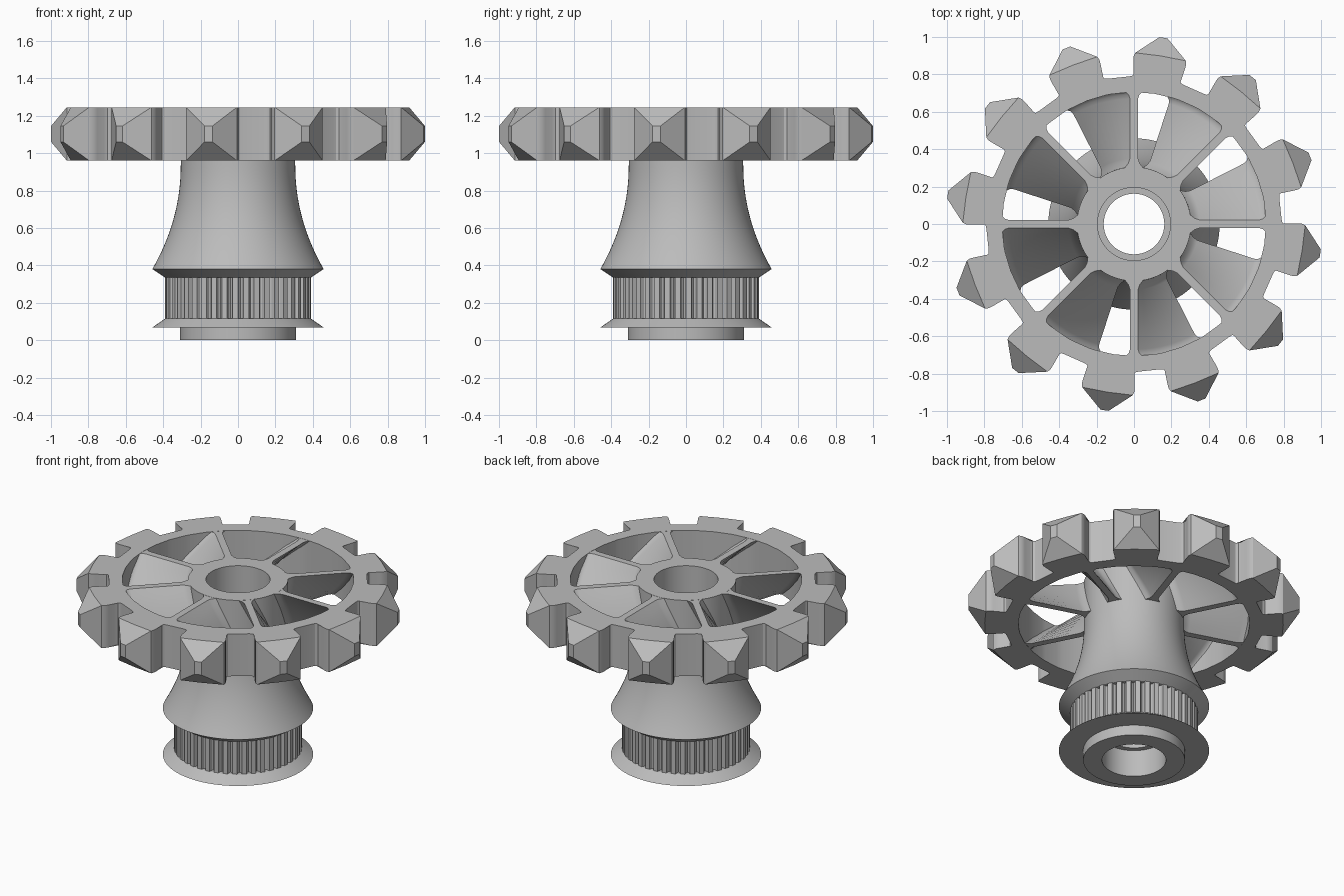
import bpy, bmesh, math
from math import sin, cos, radians, pi

cube = bpy.data.objects.get("Cube")
if cube:
    bpy.data.objects.remove(cube, do_unlink=True)

grey = bpy.data.materials.new("plain_grey")
grey.use_nodes = True
grey.diffuse_color = (0.5, 0.5, 0.5, 1)
grey.node_tree.nodes["Principled BSDF"].inputs["Base Color"].default_value = (0.5, 0.5, 0.5, 1)

TOP, BOTTOM = 1.245, 0.96
MID = (TOP + BOTTOM) / 2


def finish(bm, name, angle=30):
    bmesh.ops.remove_doubles(bm, verts=bm.verts, dist=0.0001)
    bmesh.ops.recalc_face_normals(bm, faces=bm.faces)
    mesh = bpy.data.meshes.new(name)
    bm.to_mesh(mesh)
    bm.free()
    mesh.materials.append(grey)
    obj = bpy.data.objects.new(name, mesh)
    bpy.context.collection.objects.link(obj)
    bpy.ops.object.select_all(action="DESELECT")
    obj.select_set(True)
    bpy.context.view_layer.objects.active = obj
    bpy.ops.object.shade_smooth_by_angle(angle=radians(angle))
    return obj


def lathe(name, profile, steps=96):
    """Revolve a closed (radius, height) profile about the z axis."""
    bm = bmesh.new()
    rings = []
    for i in range(steps):
        a = 2 * pi * i / steps
        rings.append([bm.verts.new((r * cos(a), r * sin(a), z)) for r, z in profile])
    n = len(profile)
    for i in range(steps):
        p, q = rings[i], rings[(i + 1) % steps]
        for j in range(n):
            k = (j + 1) % n
            bm.faces.new((p[j], q[j], q[k], p[k]))
    return finish(bm, name)


# Hub: flared body with stepped bore, lower core and foot
flare = [(0.458, 0.38)]
for i in range(1, 17):
    t = i / 16
    flare.append((0.306 + 0.152 * (1 - t) ** 2.1, 0.38 + 0.56 * t))
lathe("flared_hub",
      [(0.195, 0.0), (0.31, 0.0), (0.31, 0.068), (0.458, 0.068), (0.39, 0.115),
       (0.355, 0.115), (0.355, 0.335), (0.39, 0.335)] + flare +
      [(0.305, TOP), (0.195, TOP), (0.195, 0.95), (0.162, 0.95), (0.162, 0.18), (0.195, 0.18)])


# Grooved belt section: rounded grooves around a ring
def grooved_ring(name, teeth=42):
    bm = bmesh.new()
    rows = []
    pattern = [(0.0, 0.39), (0.5, 0.39), (0.6, 0.368), (0.75, 0.36), (0.9, 0.368)]
    for i in range(teeth):
        for f, r in pattern:
            a = 2 * pi * (i + f) / teeth
            rows.append([bm.verts.new((q * cos(a), q * sin(a), z))
                         for q, z in ((0.33, 0.11), (r, 0.11), (r, 0.338), (0.33, 0.338))])
    for i, p in enumerate(rows):
        q = rows[(i + 1) % len(rows)]
        for j in range(4):
            k = (j + 1) % 4
            bm.faces.new((p[j], q[j], q[k], p[k]))
    return finish(bm, name)


grooved_ring("grooved_belt_ring")


# Toothed rim: flat ring whose twelve teeth end in pinched points
def toothed_rim(name, teeth=12, inner=0.705):
    bm = bmesh.new()
    half = [(0.905, 0.137), (0.885, 0.142), (0.86, 0.139), (0.815, 0.122),
            (0.795, 0.122), (0.782, 0.132), (0.775, 0.15)]
    local = [(r, -t) for r, t in reversed(half)] + [(0.91, 0.0)] + half
    rows, tips = [], []
    for i in range(teeth):
        a = radians(-9 + 30 * i)

        def place(r, t, z):
            return bm.verts.new((r * cos(a) - t * sin(a), r * sin(a) + t * cos(a), z))

        for r, t in local:
            s = inner / math.hypot(r, t)
            rows.append([place(r * s, t * s, BOTTOM), place(r, t, BOTTOM),
                         place(r, t, TOP), place(r * s, t * s, TOP)])
        tips.append([place(1.008, t, MID + h) for t, h in
                     ((-0.022, -0.043), (0.022, -0.043), (0.022, 0.043), (-0.022, 0.043))])
    m = len(local)
    c = len(half)
    for i, p in enumerate(rows):
        q = rows[(i + 1) % len(rows)]
        for j in range(4):
            if j == 1 and i % m in (c - 1, c):
                continue
            k = (j + 1) % 4
            bm.faces.new((p[j], q[j], q[k], p[k]))
    for i, (a, b, d, e) in enumerate(tips):
        left, mid, right = rows[i * m + c - 1:i * m + c + 2]
        bm.faces.new((a, b, d, e))
        bm.faces.new((left[1], a, e, left[2]))
        bm.faces.new((right[1], right[2], d, b))
        bm.faces.new((left[2], e, d, right[2], mid[2]))
        bm.faces.new((left[1], mid[1], right[1], b, a))
    return finish(bm, name, 25)


toothed_rim("toothed_rim")


# Slanted spokes: blades that sweep sideways from top to bottom
def blade(name, index, sweep=27, levels=8):
    bm = bmesh.new()
    plan = [(0.28, 0.06), (0.305, 0.045), (0.325, 0.03), (0.35, 0.022),
            (0.67, 0.022), (0.69, 0.028), (0.703, 0.042), (0.71, 0.055)]
    outline = [(r, -t) for r, t in plan] + [(r, t) for r, t in reversed(plan)]
    layers = []
    for i in range(levels + 1):
        f = i / levels
        a = radians(45 * index + sweep * (1 - f))
        z = BOTTOM + 0.001 + (TOP - BOTTOM - 0.002) * f
        layers.append([bm.verts.new((r * cos(a) - t * sin(a), r * sin(a) + t * cos(a), z))
                       for r, t in outline])
    n = len(outline)
    for p, q in zip(layers, layers[1:]):
        for j in range(n):
            k = (j + 1) % n
            bm.faces.new((p[j], p[k], q[k], q[j]))
    # End caps as quads between the two long sides
    for layer in (layers[0], layers[-1]):
        for j in range(len(plan) - 1):
            bm.faces.new((layer[j], layer[j + 1], layer[n - 2 - j], layer[n - 1 - j]))
    return finish(bm, name, 35)


for i in range(8):
    blade("spoke_%d" % (i + 1), i)
